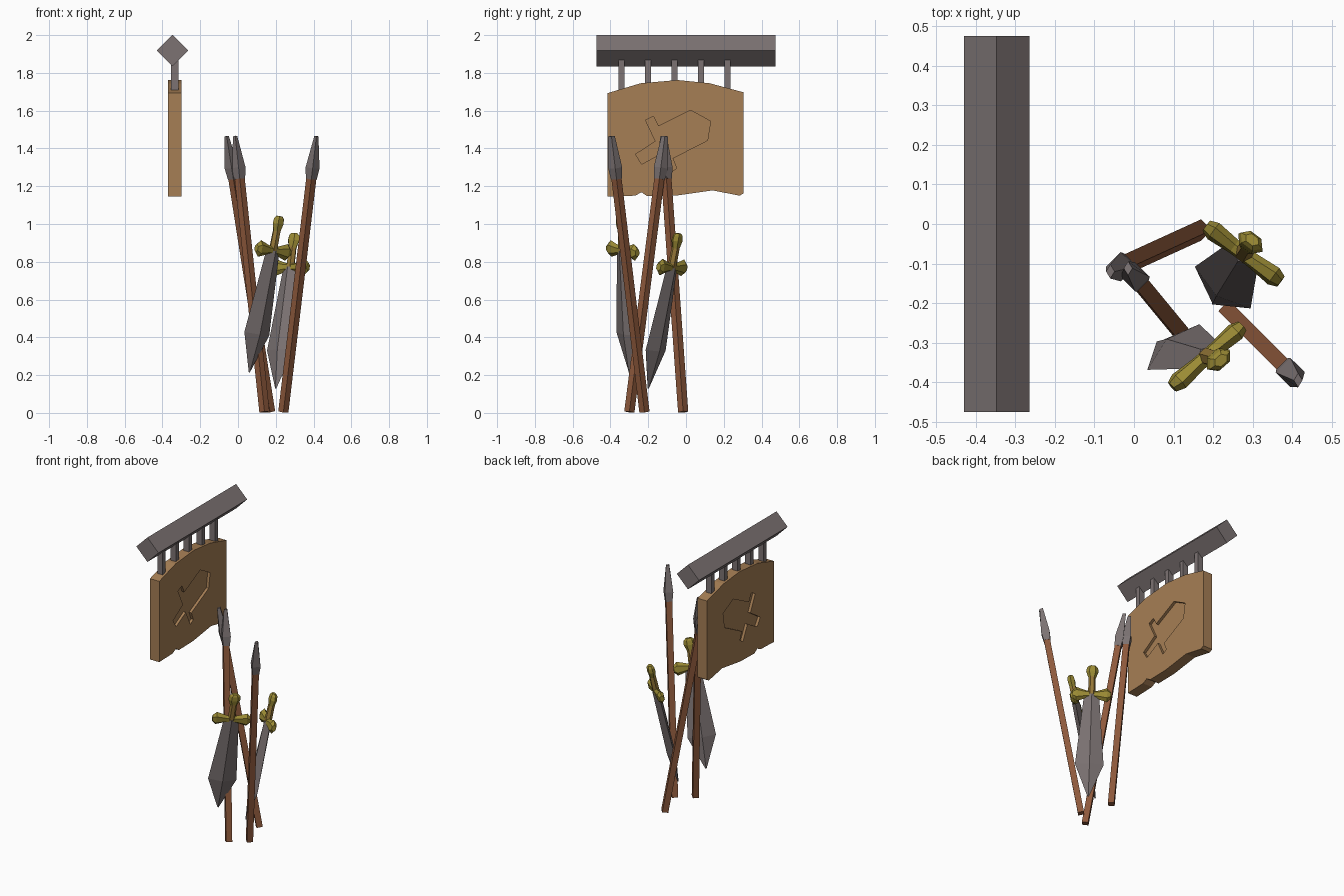
import bpy
import bmesh
from math import cos, sin, pi
from mathutils import Matrix, Vector

cube = bpy.data.objects.get("Cube")
if cube:
    bpy.data.objects.remove(cube, do_unlink=True)


def material(name, rgb):
    m = bpy.data.materials.new(name)
    m.use_nodes = True
    m.diffuse_color = (*rgb, 1)
    m.node_tree.nodes["Principled BSDF"].inputs["Base Color"].default_value = (*rgb, 1)
    return m


iron = material("iron", (0.20, 0.17, 0.17))
board_wood = material("board wood", (0.38, 0.21, 0.09))
shaft_wood = material("shaft wood", (0.27, 0.10, 0.045))
brass = material("brass", (0.33, 0.26, 0.035))
leather = material("grip leather", (0.31, 0.19, 0.04))


def finish(name, bm, mat):
    bmesh.ops.recalc_face_normals(bm, faces=bm.faces)
    me = bpy.data.meshes.new(name)
    bm.to_mesh(me)
    bm.free()
    me.materials.append(mat)
    ob = bpy.data.objects.new(name, me)
    bpy.context.collection.objects.link(ob)
    return ob


def frame(origin, axis, side):
    """Local z runs along the axis, local x towards the side vector."""
    z = Vector(axis).normalized()
    y = z.cross(Vector(side)).normalized()
    x = y.cross(z)
    return Matrix.Translation(origin) @ Matrix((x, y, z)).transposed().to_4x4()


def loft(name, mtx, sections, mat, sides=4, turn=0.0):
    """Sections are (position on axis, half width, half depth)."""
    bm = bmesh.new()
    rings = []
    for t, w, d in sections:
        angles = [turn + 2 * pi * i / sides for i in range(sides)]
        rings.append([bm.verts.new(mtx @ Vector((w * cos(a), d * sin(a), t))) for a in angles])
    for a, b in zip(rings, rings[1:]):
        for i in range(sides):
            j = (i + 1) % sides
            bm.faces.new((a[i], a[j], b[j], b[i]))
    bm.faces.new(rings[0])
    bm.faces.new(rings[-1])
    return finish(name, bm, mat)


def add_prism(bm, outline, x0, x1):
    """Extrude a (y, z) outline from x0 to x1."""
    base = bm.faces.new([bm.verts.new((x0, y, z)) for y, z in outline])
    out = bmesh.ops.extrude_face_region(bm, geom=[base])
    moved = [v for v in out["geom"] if isinstance(v, bmesh.types.BMVert)]
    bmesh.ops.translate(bm, verts=moved, vec=(x1 - x0, 0, 0))


# Overhead beam, a square bar set on its corner
loft("beam", frame((-0.347, -0.475, 1.918), (0, 1, 0), (1, 0, 0)),
     [(0, 0.083, 0.083), (0.95, 0.083, 0.083)], iron)

# Hangers between beam and board
R = 2 ** 0.5
for i in range(5):
    loft(f"hanger_{i + 1}", frame((-0.335, -0.341 + 0.14 * i, 1.70), (0, 0, 1), (1, 0, 0)),
         [(0, 0.02 * R, 0.016 * R), (0.18, 0.02 * R, 0.016 * R)], iron, turn=pi / 4)

# Sign board with worn edges
outline = [(-0.415, 1.693), (-0.24, 1.745), (-0.045, 1.762), (0.125, 1.745), (0.305, 1.697),
           (0.305, 1.163), (0.285, 1.15), (0.14, 1.178), (-0.055, 1.15), (-0.205, 1.147),
           (-0.235, 1.168), (-0.27, 1.15), (-0.415, 1.145)]
bm = bmesh.new()
add_prism(bm, outline, -0.37, -0.30)
board = finish("sign_board", bm, board_wood)

# Dagger shape carved into both faces of the board
emblem = [(-0.214, 1.549), (-0.172, 1.57), (-0.146, 1.517), (0.024, 1.602), (0.13, 1.544),
          (0.114, 1.443), (-0.071, 1.348), (-0.05, 1.295), (-0.082, 1.274), (-0.13, 1.374),
          (-0.235, 1.316), (-0.267, 1.369), (-0.161, 1.438)]
bm = bmesh.new()
add_prism(bm, emblem, -0.318, -0.28)
add_prism(bm, emblem, -0.39, -0.352)
cutter = finish("carving_cutter", bm, board_wood)
cutter.hide_render = True
mod = board.modifiers.new("carving", "BOOLEAN")
mod.operation = "DIFFERENCE"
mod.solver = "EXACT"
mod.object = cutter
bpy.context.view_layer.update()
carved = bpy.data.meshes.new_from_object(board.evaluated_get(bpy.context.evaluated_depsgraph_get()))
board.modifiers.clear()
board.data = carved
bpy.data.objects.remove(cutter, do_unlink=True)


# Spears: square shaft and faceted head
def spear(label, foot, tip):
    foot, tip = Vector(foot), Vector(tip)
    m = frame(foot, tip - foot, (1, 0, 0))
    n = (tip - foot).length
    loft(f"{label}_spear_shaft", m, [(0, 0.027, 0.027), (n - 0.2, 0.027, 0.027)], shaft_wood)
    loft(f"{label}_spear_head", m,
         [(n - 0.23, 0.029, 0.029), (n - 0.17, 0.037, 0.037), (n, 0.011, 0.018)], iron)


spear("left", (0.24, -0.22, 0.005), (0.415, -0.395, 1.465))
spear("back", (0.17, -0.015, 0.005), (-0.06, -0.12, 1.465))
spear("front", (0.14, -0.30, 0.005), (-0.015, -0.112, 1.465))


# Swords hanging point down: blade, flared guard, grip and pommel
def sword(label, guard, tip, side):
    guard, tip = Vector(guard), Vector(tip)
    m = frame(guard, guard - tip, side)
    n = (guard - tip).length
    loft(f"{label}_sword_blade", m,
         [(-n, 0.004, 0.004), (-0.45, 0.088, 0.027), (0, 0.046, 0.024)], iron)
    cross = m @ Matrix.Rotation(pi / 2, 4, "Y")
    bars = [(-0.118, 0.022, 0.016), (-0.095, 0.045, 0.024), (-0.03, 0.024, 0.02),
            (0.03, 0.024, 0.02), (0.095, 0.045, 0.024), (0.118, 0.022, 0.016)]
    loft(f"{label}_sword_guard", cross, bars, brass, sides=6)
    loft(f"{label}_sword_grip", m, [(0, 0.023, 0.023), (0.13, 0.021, 0.021)], leather, sides=6)
    loft(f"{label}_sword_pommel", m,
         [(0.105, 0.022, 0.02), (0.145, 0.038, 0.025), (0.172, 0.034, 0.022), (0.185, 0.02, 0.014)],
         brass, sides=6)


sword("front", (0.185, -0.335, 0.86), (0.06, -0.30, 0.215), (0.17, 0.15, -0.03))
sword("back", (0.277, -0.075, 0.77), (0.20, -0.20, 0.13), (0.185, -0.14, 0))
